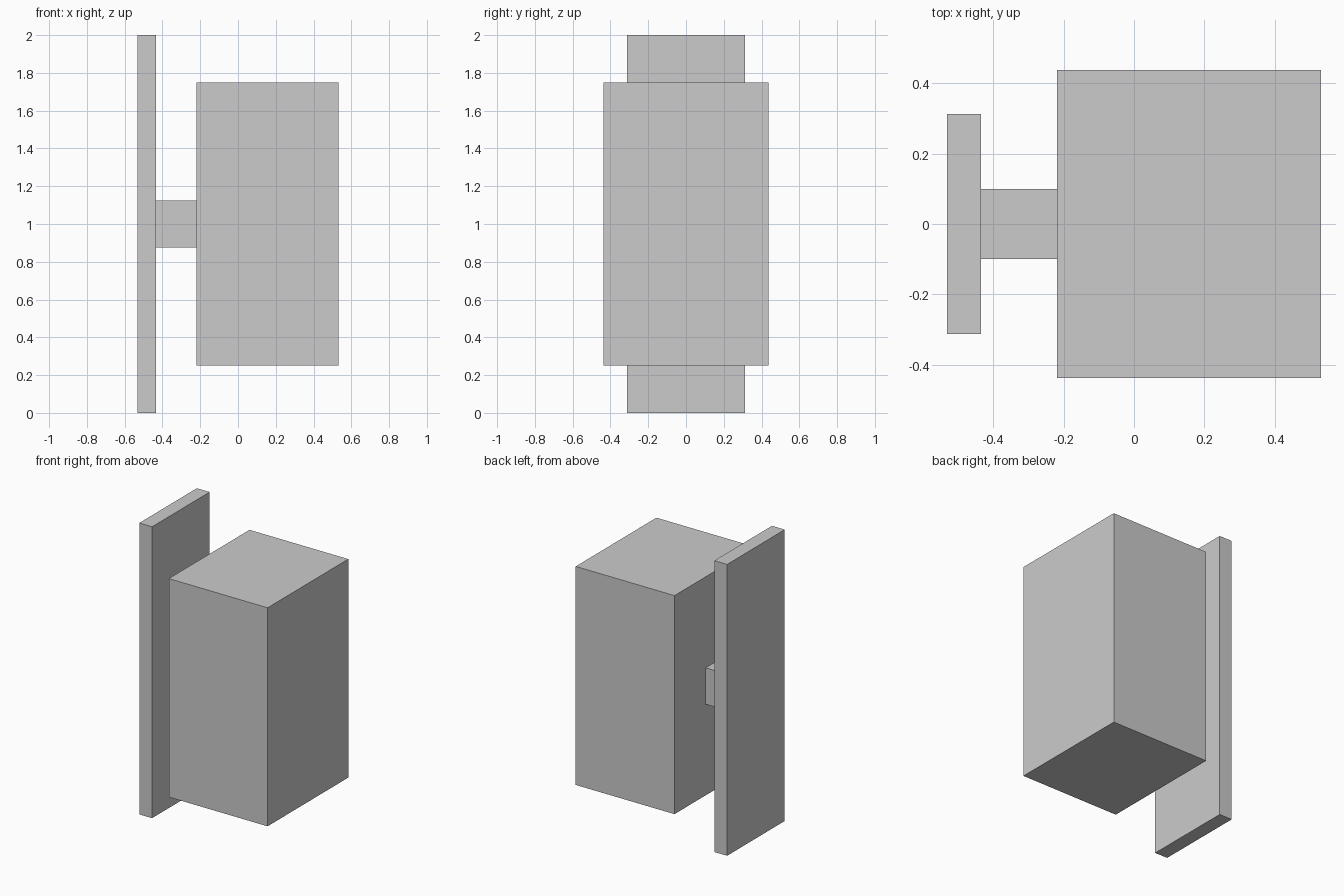
import bpy

if "Cube" in bpy.data.objects:
    bpy.data.objects.remove(bpy.data.objects["Cube"])


def box(name, x, y, z):
    """Box spanning the (min, max) ranges on each axis."""
    ranges = (x, y, z)
    bpy.ops.mesh.primitive_cube_add(size=1, location=[(a + b) / 2 for a, b in ranges])
    obj = bpy.context.object
    obj.name = name
    obj.scale = [b - a for a, b in ranges]
    bpy.ops.object.transform_apply(location=False, rotation=False, scale=True)
    return obj


# Tall thin mounting plate
box("back_plate", (-0.531, -0.434), (-0.3125, 0.3125), (0, 2))

# Short arm joining plate and body
box("connecting_arm", (-0.434, -0.219), (-0.099, 0.099), (0.875, 1.125))

# Main block
box("main_body", (-0.219, 0.531), (-0.4375, 0.4375), (0.25, 1.75))
